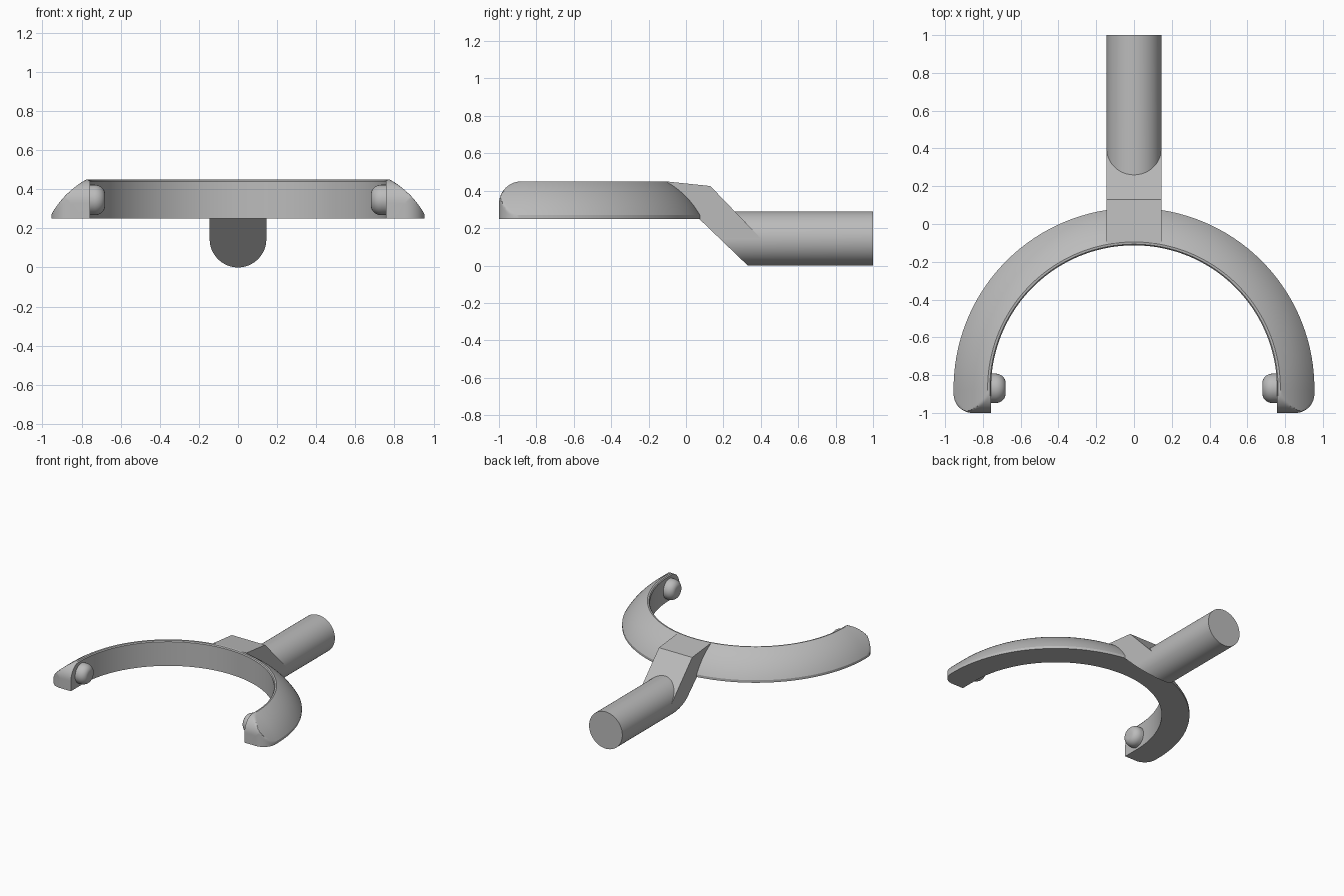
import bpy, bmesh
from math import sin, cos, pi, sqrt, radians

if "Cube" in bpy.data.objects:
    bpy.data.objects.remove(bpy.data.objects["Cube"], do_unlink=True)

steel = bpy.data.materials.new("grey metal")
steel.use_nodes = True
colour = (0.5, 0.5, 0.5, 1)
steel.diffuse_color = colour
steel.node_tree.nodes["Principled BSDF"].inputs["Base Color"].default_value = colour


def loft(name, sections):
    """Skin a list of closed sections and cap both ends."""
    bm = bmesh.new()
    rings = [[bm.verts.new(p) for p in s] for s in sections]
    n = len(rings[0])
    for a, b in zip(rings, rings[1:]):
        for i in range(n):
            j = (i + 1) % n
            bm.faces.new((a[i], a[j], b[j], b[i]))
    bm.faces.new(rings[0])
    bm.faces.new(rings[-1])
    bmesh.ops.remove_doubles(bm, verts=bm.verts, dist=0.0002)
    bmesh.ops.dissolve_degenerate(bm, edges=bm.edges, dist=0.0001)
    bmesh.ops.recalc_face_normals(bm, faces=bm.faces)
    mesh = bpy.data.meshes.new(name)
    bm.to_mesh(mesh)
    bm.free()
    mesh.materials.append(steel)
    obj = bpy.data.objects.new(name, mesh)
    bpy.context.collection.objects.link(obj)
    bpy.ops.object.select_all(action="DESELECT")
    obj.select_set(True)
    bpy.context.view_layer.objects.active = obj
    bpy.ops.object.shade_smooth_by_angle(angle=radians(28))
    return obj


# Fork: domed cross-section swept round a half circle with straight tips
CY, R_IN, R_OUT, Z0, Z1 = -0.87, 0.757, 0.955, 0.25, 0.45
profile = [(R_IN, Z0), (R_IN, 0.44), (0.763, 0.448)]
STEPS = 24
for i in range(STEPS + 1):
    t = i / STEPS
    bulge = 0.018 * 4 * t * (1 - t)
    profile.append((0.775 + (R_OUT - 0.775) * t + bulge * 0.7,
                    Z1 - 0.18 * t + bulge * 0.7))
profile.append((R_OUT, Z0))


def tip_section(y, side):
    """Section of a straight tip, rounded on its top and outer corners."""
    dz = max(0, -0.88 - y)
    dx = max(0, -0.9 - y)
    top = 0.33 + sqrt(max(0, 0.12 ** 2 - dz ** 2))
    out = 0.855 + sqrt(max(0, 0.1 ** 2 - dx ** 2))
    return [(side * min(r, out), y, min(z, top)) for r, z in profile]


tip_ys = [-0.88 - 0.12 * sin(pi / 2 * i / 14) for i in range(15)]
sections = [tip_section(y, 1) for y in reversed(tip_ys)]
for i in range(97):
    a = pi * i / 96
    sections.append([(r * cos(a), CY + r * sin(a), z) for r, z in profile])
sections += [tip_section(y, -1) for y in tip_ys]
loft("fork_ring", sections)

# Handle: round bar whose front end is cut on the slant of the neck
HALF, SIDES = 0.145, 64


def slant(z):
    return 0.33 - 1.04 * z


circle = [(HALF * cos(2 * pi * i / SIDES), HALF + HALF * sin(2 * pi * i / SIDES))
          for i in range(SIDES)]
loft("handle", [[(x, slant(z), z) for x, z in circle],
                [(x, 1.0, z) for x, z in circle]])

# Neck: flat-sided slab stepping from the ring down to the handle
side = [(-0.09, Z0), (-0.1, Z1 - 0.001), (0.13, 0.425), (0.40, HALF),
        (slant(HALF), HALF), (slant(Z0), Z0)]
loft("neck", [[(x, y, z) for y, z in side] for x in (-HALF, HALF)])

# Pegs: blunt domes on the inside of each tip
peg = [(0.078, 0.775), (0.078, 0.735)]
peg += [(0.03 + 0.048 * cos(a), 0.735 - 0.055 * sin(a))
        for a in [pi / 2 * i / 10 for i in range(1, 11)]]
peg.append((0.012, 0.679))
for name, s in (("left_peg", 1), ("right_peg", -1)):
    loft(name, [[(s * x, CY + r * cos(2 * pi * i / 32), 0.345 + r * sin(2 * pi * i / 32))
                 for i in range(32)] for r, x in peg])
